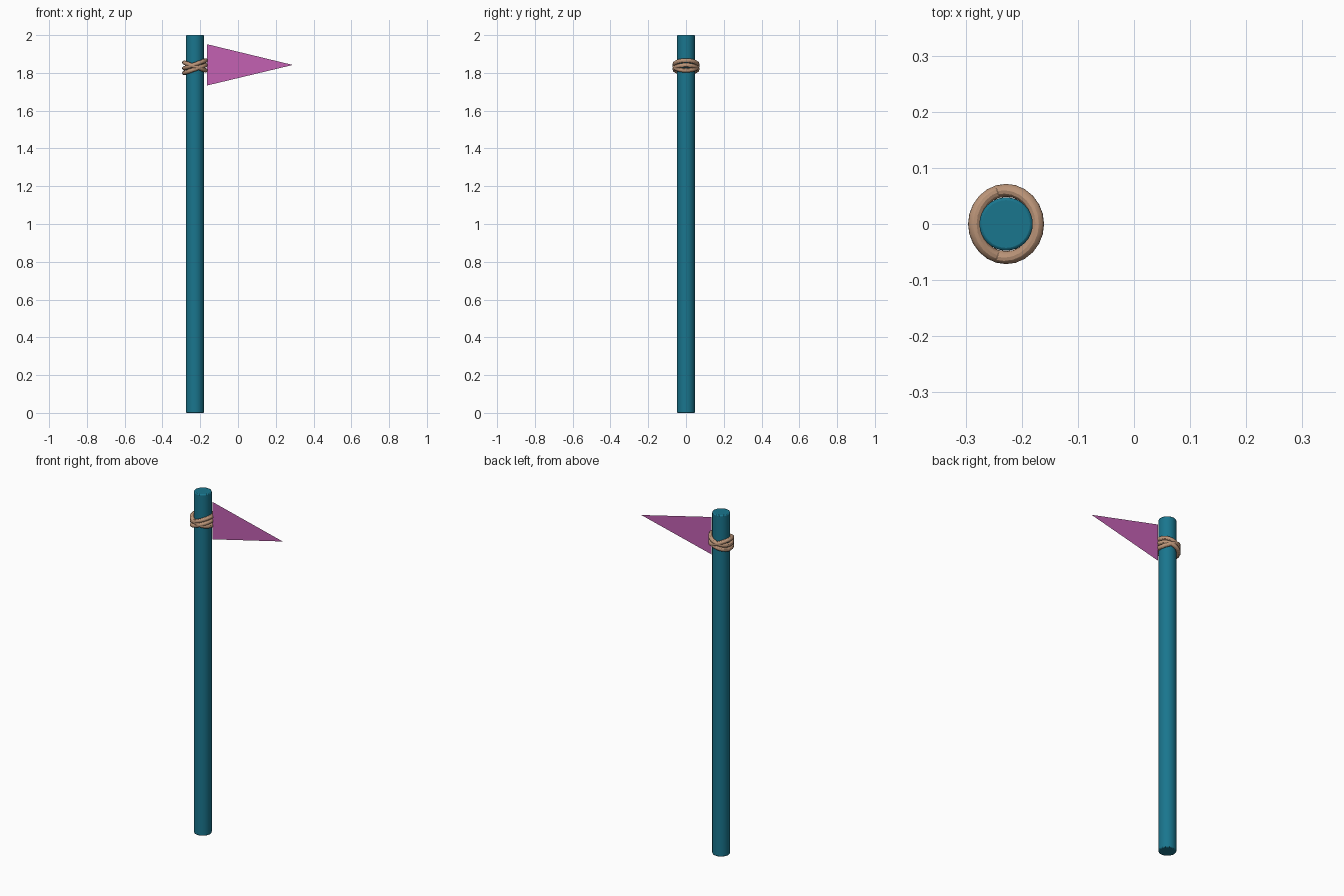
import bpy, math

if "Cube" in bpy.data.objects:
    bpy.data.objects.remove(bpy.data.objects["Cube"])

PX = -0.228  # pole axis


def paint(ob, name, rgb):
    m = bpy.data.materials.get(name) or bpy.data.materials.new(name)
    m.diffuse_color = (*rgb, 1)
    m.use_nodes = True
    m.node_tree.nodes["Principled BSDF"].inputs["Base Color"].default_value = m.diffuse_color
    ob.data.materials.append(m)


# Pole with softened rims
bpy.ops.mesh.primitive_cylinder_add(vertices=32, radius=0.0475, depth=2, location=(PX, 0, 1))
pole = bpy.context.object
pole.name = "pole"
bevel = pole.modifiers.new("rim", 'BEVEL')
bevel.width = 0.005
bevel.segments = 2
bevel.limit_method = 'ANGLE'
bpy.ops.object.shade_smooth_by_angle()
paint(pole, "teal_paint", (0.01, 0.18, 0.27))

# Rope: two parallel tilted loops crossed by one tilted the other way
for i, (z, tilt) in enumerate([(1.845, -20), (1.820, -20), (1.834, 20)]):
    bpy.ops.mesh.primitive_torus_add(
        major_segments=24, minor_segments=12, major_radius=0.060, minor_radius=0.0115,
        location=(PX, 0, z), rotation=(0, math.radians(tilt), 0))
    loop = bpy.context.object
    loop.name = f"rope_loop_{i + 1}"
    bpy.ops.object.shade_smooth_by_angle()
    paint(loop, "rope_tan", (0.50, 0.30, 0.19))

# Flat triangular pennant
mesh = bpy.data.meshes.new("pennant")
mesh.from_pydata([(-0.165, 0, 1.733), (0.29, 0, 1.842), (-0.165, 0, 1.952)], [], [(0, 1, 2)])
pennant = bpy.data.objects.new("pennant", mesh)
bpy.context.collection.objects.link(pennant)
paint(pennant, "pennant_pink", (0.55, 0.12, 0.45))
